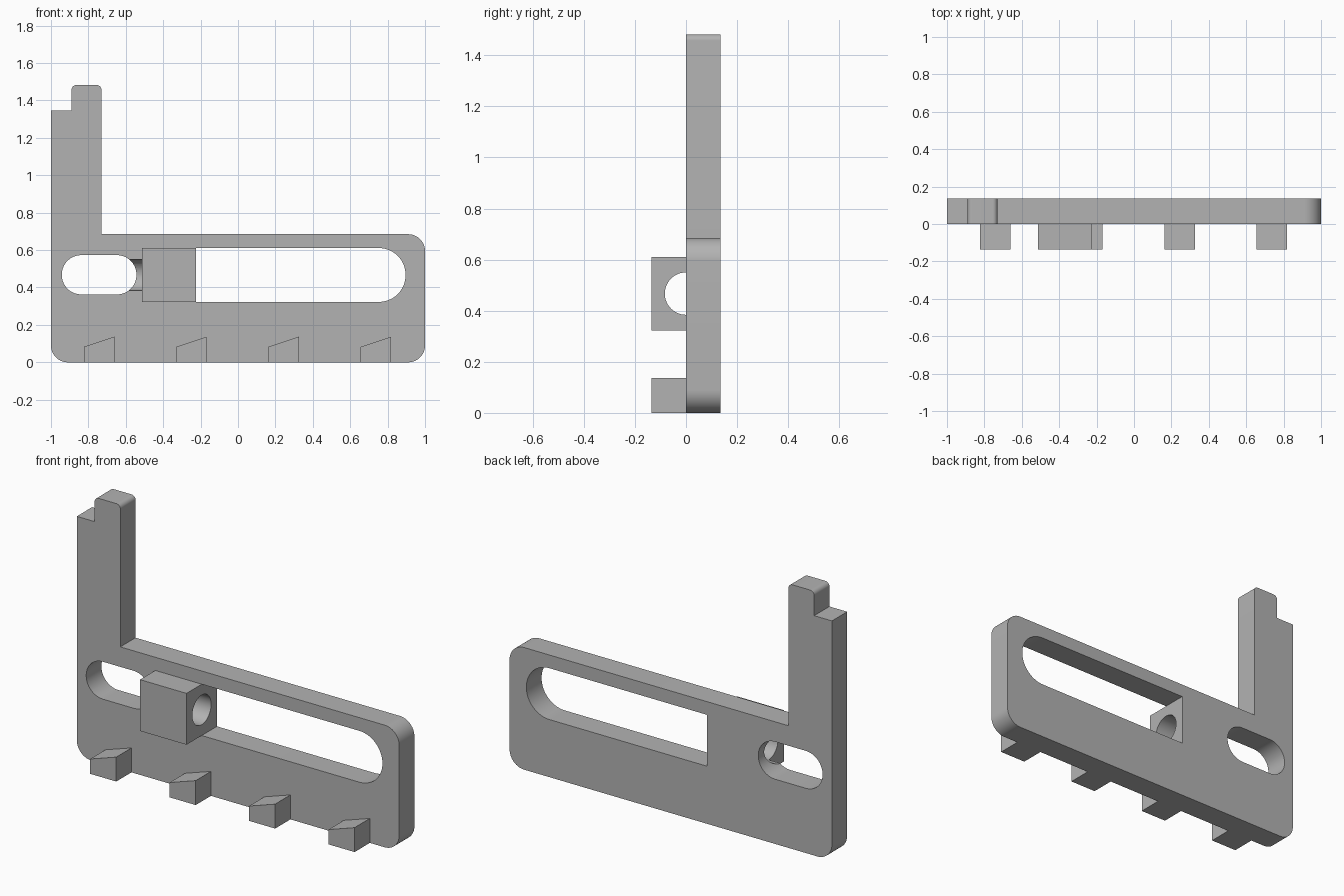
import bpy, bmesh, math
from mathutils import Vector, Matrix

if "Cube" in bpy.data.objects:
    bpy.data.objects.remove(bpy.data.objects["Cube"], do_unlink=True)

grey = bpy.data.materials.new("plain grey")
grey.use_nodes = True
COLOUR = (0.45, 0.45, 0.45, 1)
grey.diffuse_color = COLOUR
grey.node_tree.nodes["Principled BSDF"].inputs["Base Color"].default_value = COLOUR

T = 0.135  # thickness of the plate and of the parts on its front


def rounded(corners, steps=14):
    """Turn (x, z, radius) corners into an outline with rounded corners."""
    out = []
    for i, (x, z, r) in enumerate(corners):
        p = Vector((x, z))
        if r == 0:
            out.append(p)
            continue
        a = (Vector(corners[i - 1][:2]) - p).normalized()
        b = (Vector(corners[(i + 1) % len(corners)][:2]) - p).normalized()
        centre = p + (a + b) * r
        for k in range(steps + 1):
            t = k / steps * math.pi / 2
            out.append(centre - b * r * math.cos(t) - a * r * math.sin(t))
    return out


def finish(name, bm):
    bmesh.ops.remove_doubles(bm, verts=bm.verts, dist=0.0001)
    bmesh.ops.recalc_face_normals(bm, faces=bm.faces)
    mesh = bpy.data.meshes.new(name)
    bm.to_mesh(mesh)
    bm.free()
    mesh.materials.append(grey)
    ob = bpy.data.objects.new(name, mesh)
    bpy.context.collection.objects.link(ob)
    return ob


def prism(name, corners, y0, y1):
    """Extrude a rounded outline in the xz plane from y0 to y1."""
    bm = bmesh.new()
    face = bm.faces.new([bm.verts.new((p.x, y0, p.y)) for p in rounded(corners)])
    new = bmesh.ops.extrude_face_region(bm, geom=[face])["geom"]
    bmesh.ops.translate(bm, vec=(0, y1 - y0, 0),
                        verts=[v for v in new if isinstance(v, bmesh.types.BMVert)])
    return finish(name, bm)


def rod(name, x0, x1, z, radius):
    bm = bmesh.new()
    place = Matrix.Translation(((x0 + x1) / 2, 0, z)) @ Matrix.Rotation(math.pi / 2, 4, "Y")
    bmesh.ops.create_cone(bm, cap_ends=True, segments=56, radius1=radius,
                          radius2=radius, depth=x1 - x0, matrix=place)
    return finish(name, bm)


def activate(ob):
    bpy.ops.object.select_all(action="DESELECT")
    ob.select_set(True)
    bpy.context.view_layer.objects.active = ob


def cut(ob, cutter):
    cutter.hide_render = True
    mod = ob.modifiers.new("cut", "BOOLEAN")
    mod.operation = "DIFFERENCE"
    mod.solver = "EXACT"
    mod.object = cutter
    activate(ob)
    bpy.ops.object.modifier_apply(modifier=mod.name)
    bpy.data.objects.remove(cutter, do_unlink=True)


# L-shaped plate with a stepped post
plate = prism("plate", [
    (-1, 0, 0.09), (1, 0, 0.09), (1, 0.685, 0.09), (-0.73, 0.685, 0),
    (-0.73, 1.482, 0.025), (-0.89, 1.482, 0.025), (-0.89, 1.345, 0), (-1, 1.345, 0)], 0, T)

# Short slot and long slot
cut(plate, prism("short_slot", [
    (-0.942, 0.363, 0.104), (-0.543, 0.363, 0.104),
    (-0.543, 0.573, 0.104), (-0.942, 0.573, 0.104)], -0.1, 0.3))
cut(plate, prism("long_slot", [
    (-0.225, 0.323, 0), (0.896, 0.323, 0.143),
    (0.896, 0.611, 0.143), (-0.225, 0.611, 0)], -0.1, 0.3))

# Guide block, with a bore that runs on through the plate between the slots
block = prism("guide_block", [
    (-0.513, 0.323, 0), (-0.225, 0.323, 0), (-0.225, 0.611, 0), (-0.513, 0.611, 0)], -T, 0)
for part in (plate, block):
    cut(part, rod("bore", -0.7, -0.1, 0.467, 0.083))

# Row of sloped teeth along the lower edge
teeth = [prism(f"tooth_{i + 1}", [
    (x, 0, 0), (x + 0.162, 0, 0), (x + 0.162, 0.137, 0), (x, 0.083, 0)], -T, 0)
    for i, x in enumerate(-0.823 + 0.493 * k for k in range(4))]

for ob in [plate, block] + teeth:
    activate(ob)
    bpy.ops.object.shade_smooth_by_angle(angle=math.radians(30))
